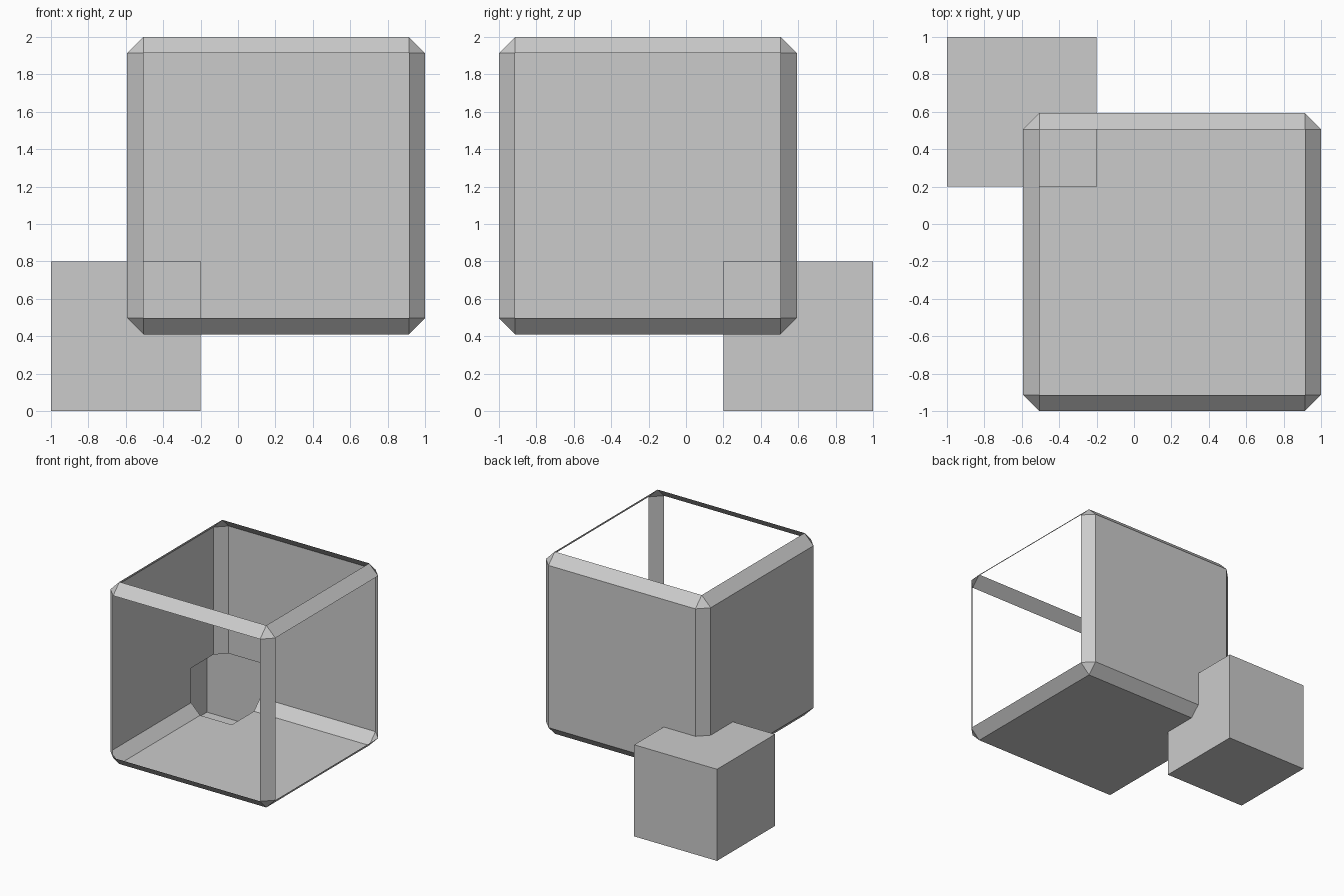
import bpy, bmesh
from mathutils import Vector

if "Cube" in bpy.data.objects:
    bpy.data.objects.remove(bpy.data.objects["Cube"])


def box(name, lo, hi, chamfer=0.0):
    """Axis-aligned box between two corners, optionally chamfered."""
    lo, hi = Vector(lo), Vector(hi)
    bm = bmesh.new()
    bmesh.ops.create_cube(bm, size=1)
    for v in bm.verts:
        v.co = (lo + hi) / 2 + v.co * (hi - lo)
    if chamfer:
        bmesh.ops.bevel(bm, geom=bm.edges[:], offset=chamfer, segments=1,
                        affect='EDGES', clamp_overlap=True)
    mesh = bpy.data.meshes.new(name)
    bm.to_mesh(mesh)
    bm.free()
    obj = bpy.data.objects.new(name, mesh)
    bpy.context.collection.objects.link(obj)
    return obj


# Large chamfered box and small plain box overlapping at one corner
big = box("joined_boxes", (-0.593, -1, 0.41), (1, 0.593, 2), 0.087)
small = box("small_box", (-1, 0.2, 0), (-0.2, 1, 0.8))

# Merge both into one shell, which opens a passage between their interiors
mod = big.modifiers.new("join", 'BOOLEAN')
mod.operation = 'UNION'
mod.solver = 'EXACT'
mod.object = small
bpy.context.view_layer.objects.active = big
bpy.ops.object.modifier_apply(modifier=mod.name)
bpy.data.objects.remove(small)

# Open the large box: remove its top, front and right panels
bm = bmesh.new()
bm.from_mesh(big.data)
openings = [(Vector((0, 0, 1)), 2), (Vector((0, -1, 0)), 1), (Vector((1, 0, 0)), 1)]
panels = [f for f in bm.faces
          if any(f.normal.dot(n) > 0.99 and abs(f.calc_center_median().dot(n) - d) < 0.01
                 for n, d in openings)]
bmesh.ops.delete(bm, geom=panels, context='FACES')
bm.to_mesh(big.data)
bm.free()
